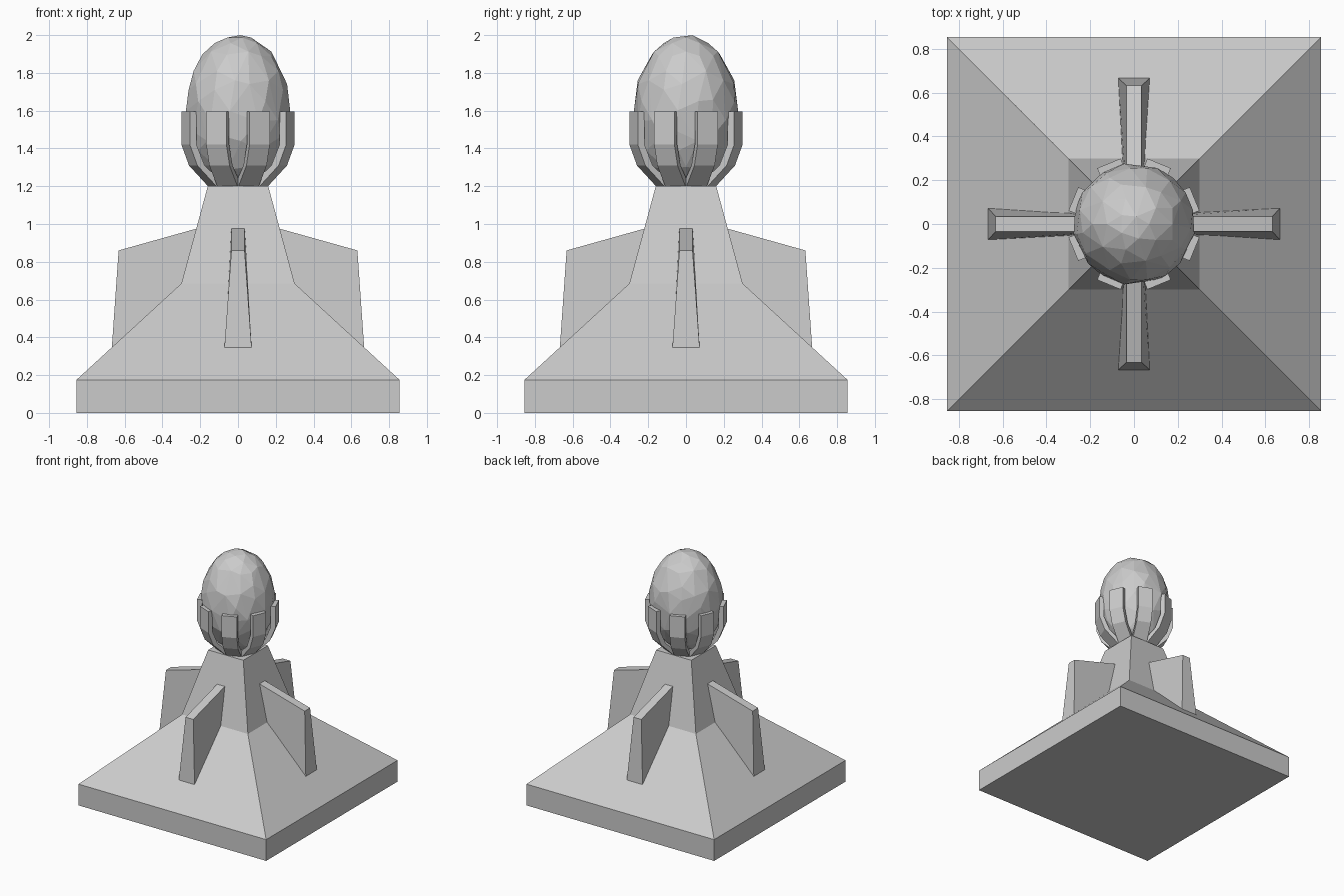
import bpy
import bmesh
from math import cos, sin, pi
from mathutils import Matrix

cube = bpy.data.objects.get("Cube")
if cube:
    bpy.data.objects.remove(cube, do_unlink=True)

stone = bpy.data.materials.new("light grey stone")
stone.use_nodes = True
GREY = (0.6, 0.6, 0.6, 1)
stone.diffuse_color = GREY
stone.node_tree.nodes["Principled BSDF"].inputs["Base Color"].default_value = GREY


def finish(bm, name):
    bmesh.ops.recalc_face_normals(bm, faces=bm.faces)
    mesh = bpy.data.meshes.new(name)
    bm.to_mesh(mesh)
    bm.free()
    mesh.materials.append(stone)
    obj = bpy.data.objects.new(name, mesh)
    bpy.context.collection.objects.link(obj)
    return obj


def loft(name, rings, angle=0):
    """Join equal-sized point rings with quads, cap both ends, turn about z."""
    bm = bmesh.new()
    loops = [[bm.verts.new(p) for p in ring] for ring in rings]
    n = len(loops[0])
    for a, b in zip(loops, loops[1:]):
        for i in range(n):
            j = (i + 1) % n
            bm.faces.new((a[i], a[j], b[j], b[i]))
    bm.faces.new(loops[0])
    bm.faces.new(loops[-1])
    bm.transform(Matrix.Rotation(angle, 4, "Z"))
    return finish(bm, name)


def rect(x0, x1, w, z0, z1):
    """Four points: inner edge at x0, z0 and outer edge at x1, z1."""
    return [(x0, -w, z0), (x1, -w, z1), (x1, w, z1), (x0, w, z0)]


# Stepped pyramid pedestal
profile = [(0.855, 0), (0.855, 0.175), (0.3, 0.685), (0.16, 1.2)]
loft("pedestal", [rect(-r, r, r, z, z) for r, z in profile])

# Four tapered buttress fins
for k in range(4):
    loft(f"buttress_{k + 1}",
         [rect(0.1, 0.668, 0.072, 0.345, 0.345),
          rect(0.15, 0.632, 0.035, 0.995, 0.86)], k * pi / 2)

# Eight bent prongs holding the egg: inner radius, outer radius, height
prong = [(0.09, 0.148, 1.2), (0.215, 0.257, 1.31),
         (0.262, 0.3, 1.42), (0.262, 0.3, 1.595)]
for k in range(8):
    loft(f"prong_{k + 1}",
         [rect(a, b, 0.058, z, z) for a, b, z in prong], (k + 0.5) * pi / 4)

# Irregularly faceted egg
bm = bmesh.new()
bmesh.ops.create_icosphere(bm, subdivisions=3, radius=1)
bm.transform(Matrix.Translation((0, 0, 1.6)) @ Matrix.Diagonal((0.276, 0.276, 0.4, 1)))
egg = finish(bm, "egg")
facets = egg.modifiers.new("facets", "DECIMATE")
facets.ratio = 0.6
